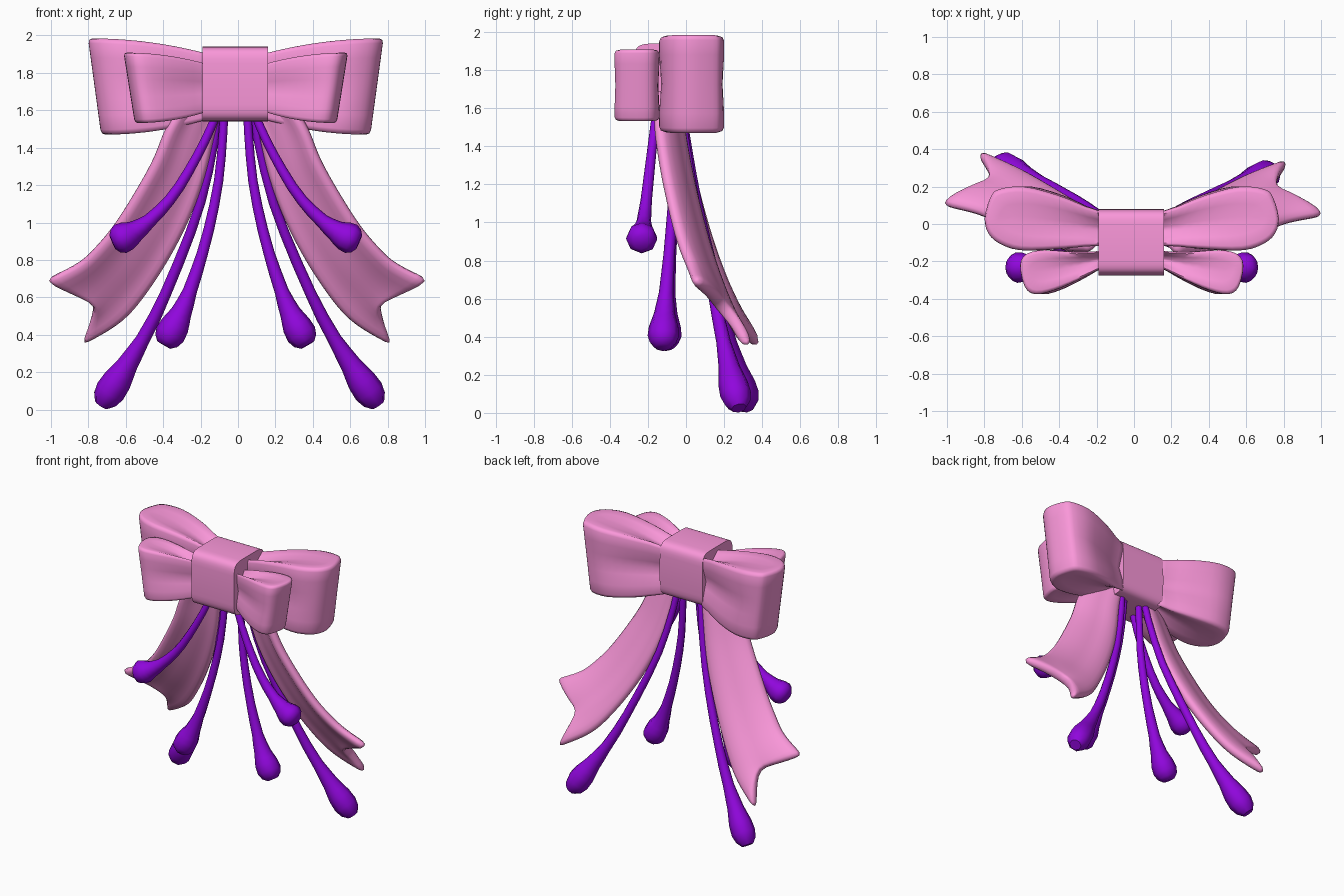
import bpy, bmesh, math
from mathutils import Vector

if "Cube" in bpy.data.objects:
    bpy.data.objects.remove(bpy.data.objects["Cube"])

CX = -0.012  # mirror plane of the bow


def material(name, rgb):
    m = bpy.data.materials.new(name)
    m.diffuse_color = (*rgb, 1)
    m.use_nodes = True
    m.node_tree.nodes["Principled BSDF"].inputs["Base Color"].default_value = m.diffuse_color
    return m


PINK = material("pink_satin", (0.96, 0.31, 0.70))
PURPLE = material("purple_cord", (0.28, 0.002, 0.72))


def finish(name, bm, mat, angle=50):
    bmesh.ops.recalc_face_normals(bm, faces=bm.faces)
    me = bpy.data.meshes.new(name)
    bm.to_mesh(me)
    bm.free()
    me.materials.append(mat)
    ob = bpy.data.objects.new(name, me)
    bpy.context.collection.objects.link(ob)
    bpy.ops.object.select_all(action='DESELECT')
    ob.select_set(True)
    bpy.context.view_layer.objects.active = ob
    bpy.ops.object.shade_smooth_by_angle(angle=math.radians(angle))
    return ob


def loft(name, rings, mat, angle=50):
    """Skin closed rings of equal length and cap both ends."""
    bm = bmesh.new()
    vs = [[bm.verts.new(p) for p in r] for r in rings]
    n = len(vs[0])
    for a, b in zip(vs, vs[1:]):
        for i in range(n):
            j = (i + 1) % n
            bm.faces.new((a[i], a[j], b[j], b[i]))
    caps = [bm.faces.new(vs[0]), bm.faces.new(vs[-1])]
    bmesh.ops.triangulate(bm, faces=caps)
    return finish(name, bm, mat, angle)


def smooth_path(pts, per, closed=False):
    """Catmull-Rom samples through the points."""
    P = [Vector(p) for p in pts]
    n = len(P)
    if closed:
        get = lambda i: P[i % n]
    else:
        ext = [2 * P[0] - P[1]] + P + [2 * P[-1] - P[-2]]
        get = lambda i: ext[i + 1]
    out = []
    for i in range(n if closed else n - 1):
        a, b, c, d = (get(i + k) for k in (-1, 0, 1, 2))
        for k in range(per):
            t = k / per
            out.append(0.5 * (2 * b + (c - a) * t + (2 * a - 5 * b + 4 * c - d) * t**2
                              + (3 * b - a - 3 * c + d) * t**3))
    if not closed:
        out.append(P[-1])
    return out


# Centre knot: rounded block profile, extruded along x
profile = []
for i in range(40):
    a = math.tau * i / 40
    c, s = math.cos(a), math.sin(a)
    profile.append((-0.098 + 0.178 * math.copysign(abs(c) ** 0.33, c),
                    1.74 + 0.20 * math.copysign(abs(s) ** 0.33, s)))
loft("centre_knot", [[(x, y, z) for y, z in profile] for x in (-0.19, 0.16)], PINK, 40)


# Bow loops: teardrop plan, stacked upwards, flaring away from the knot
def bow_loop(name, side, plan, mid, zc, h_out, flare, slant):
    x0, x1 = 0.14, max(p[0] for p in plan)
    outline = smooth_path([(x, y, 0) for x, y in plan], 3, True)
    # level, x shrink, y shrink, sink of the cap
    levels = [(1, 0.20, 0.88, 1), (1, 0.12, 0.5, 0.45), (1, 0.035, 0.16, 0), (0.975, 0.01, 0.05, 0),
              (0.90, 0, 0, 0), (0.6, 0, 0, 0), (0.25, 0, 0, 0)]
    levels = [(-v, a, b, d) for v, a, b, d in levels] + [(0, 0, 0, 0)] + levels[::-1]
    rings = []
    for v, a, b, sink in levels:
        ring = []
        for p in outline:
            u = min(1, max(0, (p.x - x0) / (x1 - x0)))
            m = mid[0] + (mid[1] - mid[0]) * u
            pinch = 0.4 * (1 - u) ** 1.5 * max(0, 1 - abs(v) * 1.6)
            x = x0 + (p.x - x0) * (1 - a) - slant * u * (0.5 - v / 2)
            y = m + (p.y - m) * (1 - b) * (1 - pinch)
            h = h_out - flare * (1 - u) ** 2 - sink * (0.012 + 0.05 * (1 - u))
            ring.append((CX + side * x, y, zc + v * h))
        rings.append(ring)
    loft(name, rings, PINK, 60)


BACK = [(0.14, -0.10), (0.25, -0.12), (0.42, -0.135), (0.6, -0.14), (0.71, -0.105), (0.77, -0.05),
        (0.79, 0.03), (0.76, 0.14), (0.715, 0.185), (0.58, 0.2), (0.4, 0.155), (0.25, 0.095), (0.14, 0.045)]
FRONT = [(0.14, -0.22), (0.2, -0.255), (0.3, -0.305), (0.42, -0.355), (0.52, -0.375), (0.575, -0.335),
         (0.6, -0.22), (0.565, -0.16), (0.47, -0.14), (0.3, -0.15), (0.14, -0.15)]

# Ribbon tail edges, inner / middle / outer, from knot to swallowtail
INNER = [(0.05, -0.06, 1.66), (0.11, -0.04, 1.5), (0.16, 0.0, 1.28), (0.23, 0.05, 1.07),
         (0.33, 0.11, 0.86), (0.46, 0.185, 0.65), (0.61, 0.265, 0.47), (0.835, 0.36, 0.335)]
OUTER = [(0.24, -0.15, 1.7), (0.365, -0.15, 1.52), (0.44, -0.125, 1.34), (0.535, -0.09, 1.17),
         (0.65, -0.045, 0.99), (0.75, -0.005, 0.87), (0.85, 0.035, 0.78), (1.035, 0.075, 0.69)]
MIDDLE = [(Vector(a) + Vector(b)) / 2 + Vector((-0.01, 0.035, -0.01)) for a, b in zip(INNER, OUTER)]
MIDDLE[-1] = Vector((0.75, 0.2, 0.56))


def ribbon_tail(name, side):
    edges = [smooth_path(e, 3) for e in (INNER, MIDDLE, OUTER)]
    bm = bmesh.new()
    rows = []
    for a, m, b in zip(*edges):
        row = []
        for k in range(7):
            s = k / 3
            p = a.lerp(m, s) if s <= 1 else m.lerp(b, s - 1)
            bow = 0.02 * math.sin(math.pi * (s % 1))
            row.append(bm.verts.new((CX / 2 + side * p.x, p.y + bow - 0.028 * side * p.x, p.z)))
        rows.append(row)
    for r, q in zip(rows, rows[1:]):
        for k in range(6):
            bm.faces.new((r[k], r[k + 1], q[k + 1], q[k]))
    ob = finish(name, bm, PINK, 60)
    mod = ob.modifiers.new("thickness", 'SOLIDIFY')
    mod.thickness, mod.offset = 0.065, 0
    sub = ob.modifiers.new("soften", 'SUBSURF')
    sub.levels = sub.render_levels = 1


# Cords: tapered eight-sided sweep that ends in a bulb
RADII = [(0, 0.022), (0.3, 0.025), (0.6, 0.030), (0.76, 0.038), (0.85, 0.056), (0.91, 0.078),
         (0.95, 0.082), (0.98, 0.068), (1, 0.040)]


def radius_at(t):
    for (t0, r0), (t1, r1) in zip(RADII, RADII[1:]):
        if t <= t1:
            return r0 + (r1 - r0) * (t - t0) / (t1 - t0)
    return RADII[-1][1]


def cord(name, side, path, shear, shift):
    pts = smooth_path([(CX + side * x + shift * (1.62 - z), y - shear * side * x, z)
                       for x, y, z in path], 12)
    dist = [0]
    for a, b in zip(pts, pts[1:]):
        dist.append(dist[-1] + (b - a).length)
    stops = [0, .1, .2, .3, .4, .5, .6, .68, .76, .81, .85, .88, .91, .95, .98, 1]
    centres = []
    for t in stops:
        d = t * dist[-1]
        i = next(k for k in range(1, len(dist)) if dist[k] >= d - 1e-6)
        centres.append(pts[i - 1].lerp(pts[i], (d - dist[i - 1]) / (dist[i] - dist[i - 1])))
    rings = []
    for i, (t, c) in enumerate(zip(stops, centres)):
        tan = (centres[min(i + 1, len(centres) - 1)] - centres[max(i - 1, 0)]).normalized()
        e1 = tan.cross(Vector((0, 1, 0))).normalized()
        e2 = tan.cross(e1)
        r = radius_at(t)
        rings.append([c + r * (math.cos(math.tau * k / 8) * e1 + math.sin(math.tau * k / 8) * e2)
                      for k in range(8)])
    loft(name, rings, PURPLE, 50)


# path, depth shear and sideways drift of each pair
CORDS = {
    "front_cord": ([(0.09, -0.15, 1.62), (0.135, -0.165, 1.5), (0.22, -0.185, 1.33), (0.33, -0.205, 1.15),
                    (0.45, -0.22, 1.02), (0.56, -0.23, 0.94), (0.66, -0.235, 0.895)], 0, 0),
    "inner_cord": ([(0.06, -0.04, 1.62), (0.07, -0.045, 1.45), (0.095, -0.06, 1.2), (0.16, -0.08, 0.9),
                    (0.25, -0.10, 0.62), (0.32, -0.11, 0.46), (0.385, -0.115, 0.345)], 0.02, 0),
    "long_cord": ([(0.09, -0.03, 1.62), (0.12, 0.0, 1.42), (0.19, 0.05, 1.12), (0.31, 0.12, 0.8),
                   (0.46, 0.19, 0.47), (0.61, 0.25, 0.22), (0.74, 0.30, 0.025)], 0.03, 0.013),
}

# Mirrored pairs
for label, side in (("right", 1), ("left", -1)):
    bow_loop(f"back_loop_{label}", side, BACK, (-0.03, 0.03), 1.727, 0.257, 0.085, 0.07)
    bow_loop(f"front_loop_{label}", side, FRONT, (-0.185, -0.25), 1.72, 0.188, 0.065, 0.06)
    ribbon_tail(f"ribbon_tail_{label}", side)
    for part, (path, shear, shift) in CORDS.items():
        cord(f"{part}_{label}", side, path, shear, shift)
